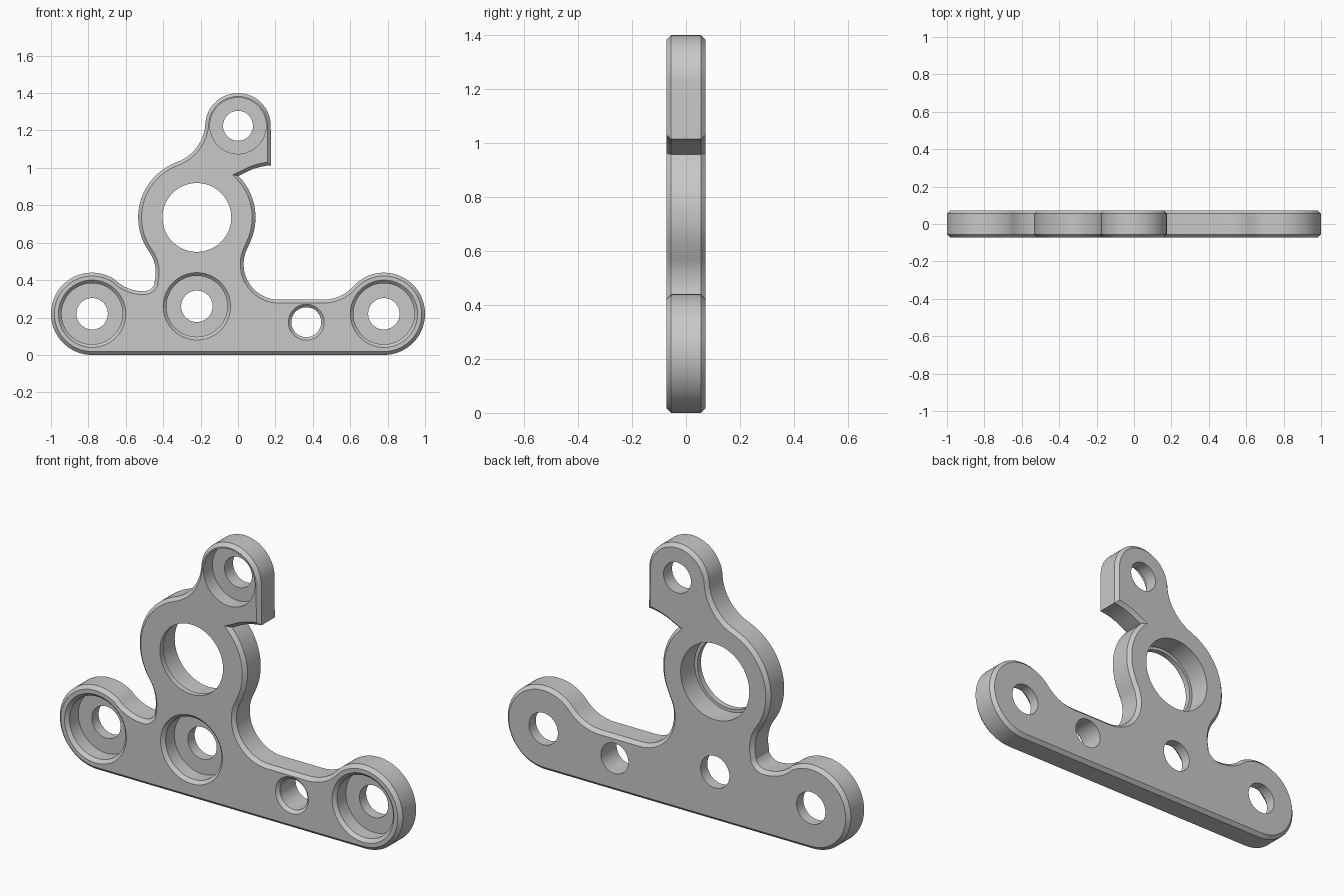
import bpy, bmesh, math
from mathutils import Vector

old = bpy.data.objects.get("Cube")
if old:
    bpy.data.objects.remove(old, do_unlink=True)

HALF = 0.073      # half the plate thickness
CHAMFER = 0.018

metal = bpy.data.materials.new("grey_metal")
metal.use_nodes = True
GREY = (0.58, 0.58, 0.58, 1)
metal.diffuse_color = GREY
metal.node_tree.nodes["Principled BSDF"].inputs["Base Color"].default_value = GREY


def toward(a, b):
    return math.degrees(math.atan2(b[1] - a[1], b[0] - a[0]))


def arc(c, r, start, end, turn):
    """Points on an arc; turn is 1 for counter-clockwise, -1 for clockwise."""
    sweep = ((end - start) * turn) % 360
    n = max(4, int(sweep / 5))
    angles = [math.radians(start + turn * sweep * i / n) for i in range(n + 1)]
    return [Vector((c[0] + r * math.cos(a), c[1] + r * math.sin(a))) for a in angles]


def circle(c, r, n=72):
    angles = [math.tau * i / n for i in range(n)]
    return [Vector((c[0] + r * math.cos(a), c[1] + r * math.sin(a))) for a in angles]


def inset(points, d):
    """Move a counter-clockwise outline inwards with mitred corners."""
    out = []
    for i, p in enumerate(points):
        e1 = (p - points[i - 1]).normalized()
        e2 = (points[(i + 1) % len(points)] - p).normalized()
        n1, n2 = Vector((-e1.y, e1.x)), Vector((-e2.y, e2.x))
        out.append(p + (n1 + n2) * (d / (1 + n1.dot(n2))))
    return out


def skin(bm, rings):
    """Skin closed (points, y) rings; return the edges of the first and last."""
    loops = [[bm.verts.new((p[0], y, p[1])) for p in pts] for pts, y in rings]
    for a, b in zip(loops, loops[1:]):
        for i in range(len(a)):
            bm.faces.new((a[i - 1], a[i], b[i], b[i - 1]))
    return [[bm.edges.get((ring[i - 1], ring[i])) for i in range(len(ring))]
            for ring in (loops[0], loops[-1])]


# Centres of the rounded lobes and of the fillets between them
ear_l, ear_r, ear_rad = (-0.78, 0.22), (0.78, 0.22), 0.22
boss, boss_rad = (-0.22, 0.735), 0.314
tip, tip_rad = (0, 1.225), 0.175
fil_ear_r, fil_neck_r = (0.454, 0.515), (0.22, 0.485)
fil_tip, fil_neck_l = (-0.408, 1.25), (-0.64, 0.44)
fil_small, fil_ear_l = (-0.505, 0.405), (-0.505, 0.56)
notch = (0.2, 0.67)

# Outline, counter-clockwise from the bottom right
path = arc(ear_r, ear_rad, -90, toward(ear_r, fil_ear_r), 1)
path += arc(fil_ear_r, 0.22, toward(fil_ear_r, ear_r), -90, -1)
path += arc(fil_neck_r, 0.19, -90, toward(fil_neck_r, boss), -1)
path += arc(boss, boss_rad, toward(boss, fil_neck_r), 45, 1)
path += arc(notch, 0.345, 125, 94, -1)
path += arc(tip, tip_rad, 0, toward(tip, fil_tip), 1)
path += arc(fil_tip, 0.234, toward(fil_tip, tip), toward(fil_tip, boss), -1)
path += arc(boss, boss_rad, toward(boss, fil_tip), toward(boss, fil_neck_l), 1)
path += arc(fil_neck_l, 0.2, toward(fil_neck_l, boss), toward(fil_neck_l, fil_small), -1)
path += arc(fil_small, 0.065, toward(fil_neck_l, fil_small), -90, -1)
path += arc(fil_ear_l, 0.22, -90, toward(fil_ear_l, ear_l), -1)
path += arc(ear_l, ear_rad, toward(ear_l, fil_ear_l), -90, 1)
outline = []
for p in path:
    if not outline or (p - outline[-1]).length > 0.009:
        outline.append(p)

# Outer wall with chamfered front and back rims
bm = bmesh.new()
rim = inset(outline, CHAMFER)
front, back = skin(bm, [(rim, -HALF), (outline, CHAMFER - HALF),
                        (outline, HALF - CHAMFER), (rim, HALF)])

# Bores: each profile is (radius, depth from the front face)
THRU = 2 * HALF
counterbore = [(0.18, 0), (0.163, 0.017), (0.163, 0.09), (0.084, 0.09), (0.084, THRU)]
bores = [
    (ear_l, counterbore),
    (ear_r, counterbore),
    ((-0.22, 0.26), counterbore),
    (tip, [(0.15, 0), (0.15, 0.075), (0.08, 0.075), (0.08, THRU)]),
    ((0.365, 0.175), [(0.096, 0), (0.08, 0.016), (0.08, THRU)]),
    (boss, [(0.184, 0), (0.184, 0.03), (0.2, 0.03), (0.2, THRU)]),
]
for centre, profile in bores:
    first, last = skin(bm, [(circle(centre, r), depth - HALF) for r, depth in profile])
    front += first
    back += last

# Flat front and back faces, filled around the bores
for edges, side in ((front, -1), (back, 1)):
    bmesh.ops.triangle_fill(bm, use_beauty=True, edges=edges, normal=(0, side, 0))
bmesh.ops.recalc_face_normals(bm, faces=bm.faces)

mesh = bpy.data.meshes.new("bracket_plate")
bm.to_mesh(mesh)
bm.free()
mesh.materials.append(metal)
plate = bpy.data.objects.new("bracket_plate", mesh)
bpy.context.collection.objects.link(plate)
bpy.ops.object.select_all(action="DESELECT")
bpy.context.view_layer.objects.active = plate
plate.select_set(True)
bpy.ops.object.shade_smooth_by_angle(angle=math.radians(25))
